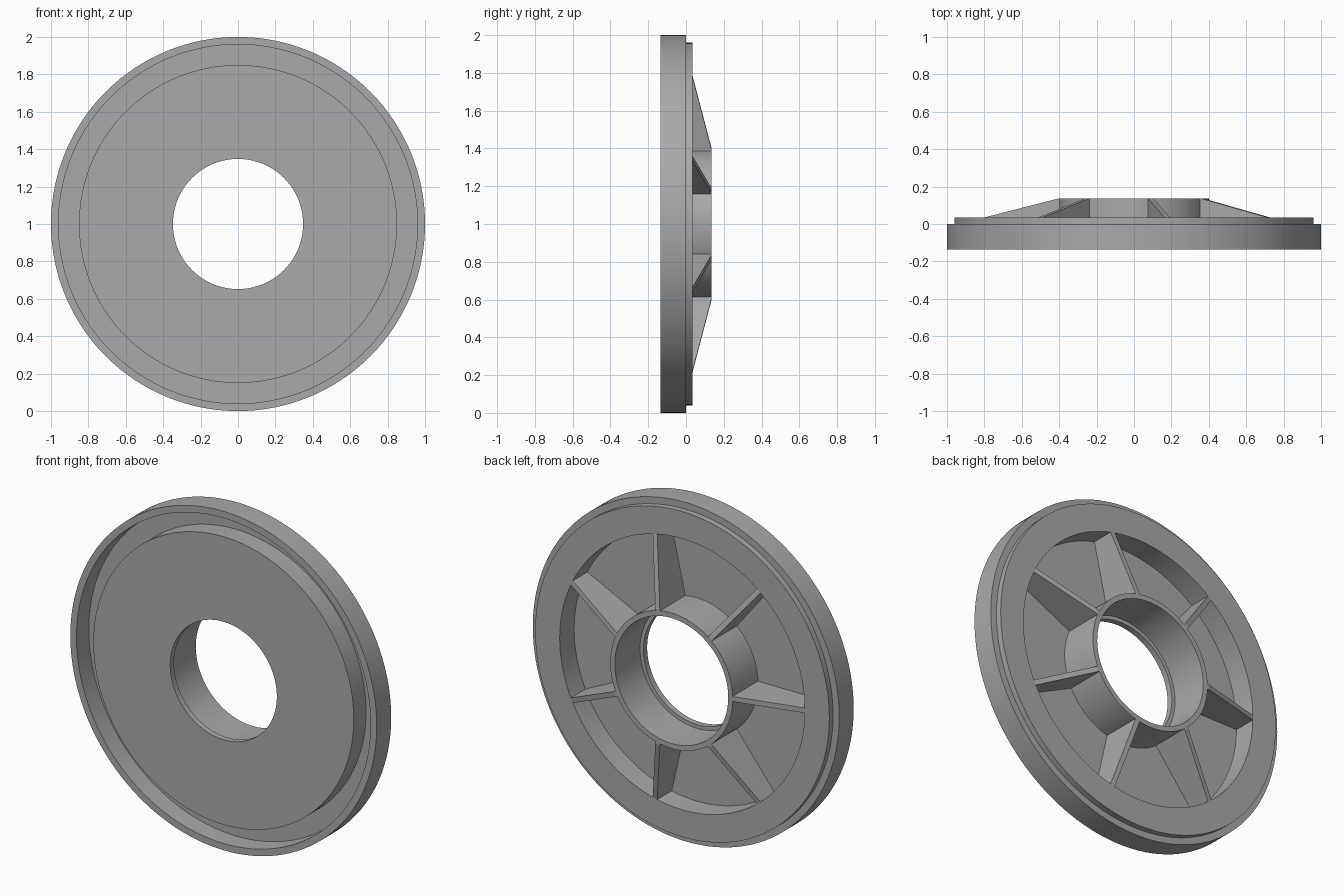
import bpy, bmesh, math
from mathutils import Matrix, Vector

cube = bpy.data.objects.get("Cube")
if cube:
    bpy.data.objects.remove(cube, do_unlink=True)

grey = bpy.data.materials.new("plain_grey")
grey.use_nodes = True
colour = (0.4, 0.4, 0.4, 1)
grey.diffuse_color = colour
grey.node_tree.nodes["Principled BSDF"].inputs["Base Color"].default_value = colour

SEGMENTS = 128
RIBS = 7
FRONT, FLOOR, BACK, TOP = -0.135, -0.10, 0.035, 0.135
CENTRE = Vector((0, 0, 1))


def finish(bm, name):
    """Turn a bmesh into a grey object."""
    bmesh.ops.recalc_face_normals(bm, faces=bm.faces)
    mesh = bpy.data.meshes.new(name)
    bm.to_mesh(mesh)
    bm.free()
    mesh.materials.append(grey)
    obj = bpy.data.objects.new(name, mesh)
    bpy.context.collection.objects.link(obj)
    return obj


def lathe(name, profile):
    """Spin a closed (radius, y) profile around the y axis."""
    bm = bmesh.new()
    verts = [bm.verts.new((r, y, 0)) for r, y in profile]
    edges = [bm.edges.new((a, b)) for a, b in zip(verts, verts[1:] + verts[:1])]
    bmesh.ops.spin(bm, geom=verts + edges, cent=(0, 0, 0), axis=(0, 1, 0),
                   angle=math.tau, steps=SEGMENTS, use_duplicate=False)
    bmesh.ops.remove_doubles(bm, verts=bm.verts, dist=0.0001)
    bmesh.ops.translate(bm, verts=bm.verts, vec=CENTRE)
    obj = finish(bm, name)
    bpy.ops.object.select_all(action="DESELECT")
    obj.select_set(True)
    bpy.context.view_layer.objects.active = obj
    bpy.ops.object.shade_smooth_by_angle(angle=math.radians(30))
    return obj


# Wheel body: rim, front groove, front plate with lip, hub and back recess
lathe("wheel_body", [
    (0.348, FRONT), (0.85, FRONT), (0.85, -0.02), (0.96, -0.02),
    (0.96, FRONT), (1.0, FRONT), (1.0, 0), (0.96, 0),
    (0.96, BACK), (0.80, BACK), (0.80, FLOOR), (0.40, FLOOR),
    (0.40, TOP), (0.37, TOP), (0.37, FLOOR), (0.348, FLOOR),
])

# Sloped ribs joining the hub to the outer ring
bm = bmesh.new()
rib_profile = [(0.39, FLOOR), (0.39, TOP), (0.41, TOP), (0.80, BACK), (0.80, FLOOR)]
for i in range(RIBS):
    turn = Matrix.Rotation(math.pi + i * math.tau / RIBS, 4, "Y")
    face = bm.faces.new([bm.verts.new(CENTRE + turn @ Vector((r, y, -0.015)))
                         for r, y in rib_profile])
    new = bmesh.ops.extrude_face_region(bm, geom=[face])["geom"]
    bmesh.ops.translate(bm, vec=turn @ Vector((0, 0, 0.03)),
                        verts=[v for v in new if isinstance(v, bmesh.types.BMVert)])
finish(bm, "ribs")
